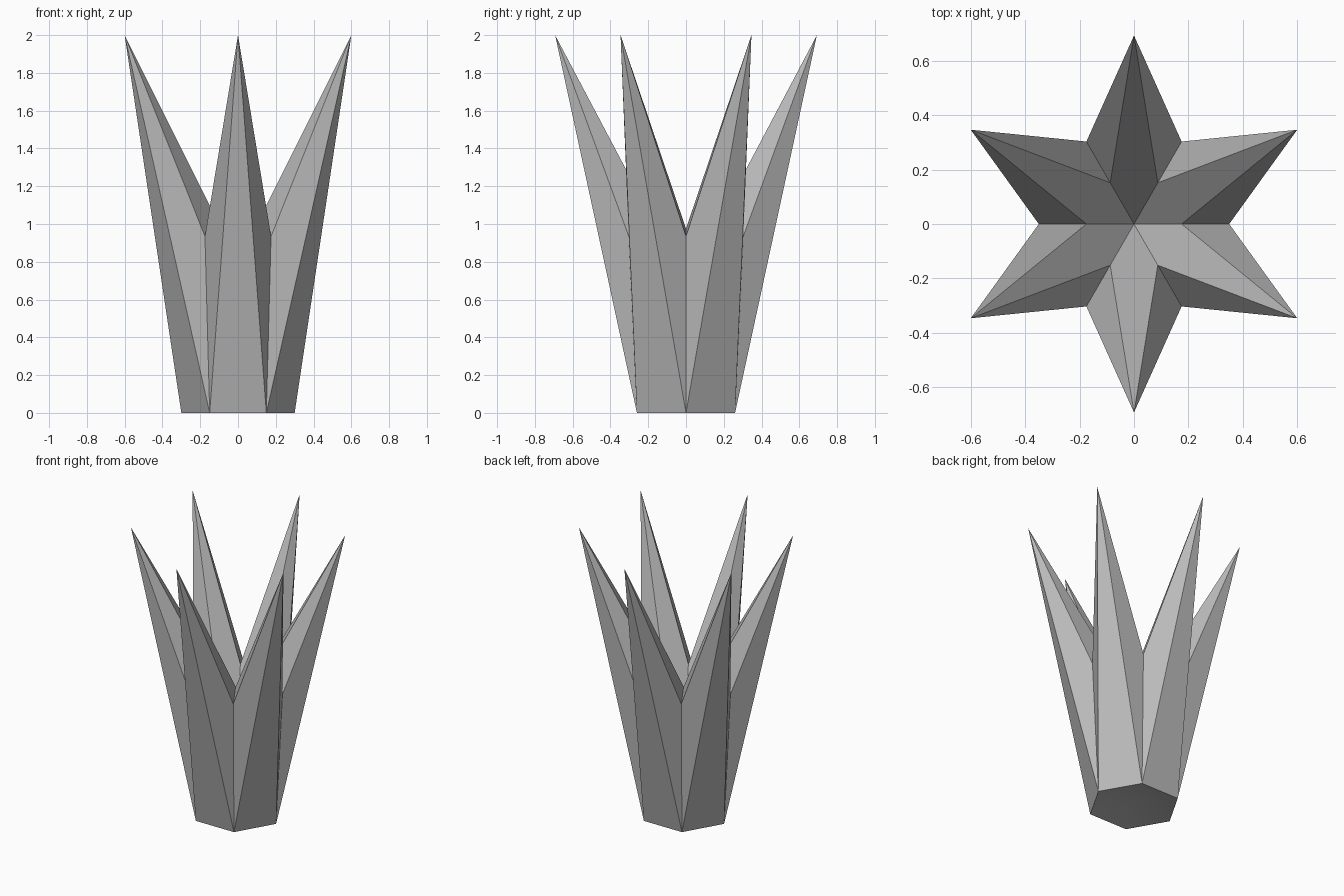
import bpy, bmesh
from math import sin, cos, pi

cube = bpy.data.objects.get("Cube")
if cube:
    bpy.data.objects.remove(cube, do_unlink=True)

grey = bpy.data.materials.new("stone grey")
grey.use_nodes = True
colour = (0.5, 0.5, 0.5, 1)
grey.diffuse_color = colour
grey.node_tree.nodes["Principled BSDF"].inputs["Base Color"].default_value = colour

bm = bmesh.new()


def ring(radius, z, turn=0.0):
    """Six points around the axis, offset by a turn measured in steps."""
    angles = [(i + turn) * pi / 3 for i in range(6)]
    return [bm.verts.new((radius * cos(a), radius * sin(a), z)) for a in angles]


base = ring(0.30, 0)
outer_valley = ring(0.35, 0.935)
inner_valley = ring(0.175, 0.975)
tip = ring(0.693, 2.0, 0.5)
heart = bm.verts.new((0, 0, 0.687))
dimple = bm.verts.new((0, 0, 0.05))

# Each spike: outer wall, two flanks, two notch faces, inner wall and underside
for i in range(6):
    j = (i + 1) % 6
    t = tip[i]
    bm.faces.new((base[i], base[j], t))
    bm.faces.new((base[i], t, outer_valley[i]))
    bm.faces.new((base[j], outer_valley[j], t))
    bm.faces.new((outer_valley[i], t, inner_valley[i]))
    bm.faces.new((outer_valley[j], inner_valley[j], t))
    bm.faces.new((heart, inner_valley[i], t, inner_valley[j]))
    bm.faces.new((dimple, base[j], base[i])).smooth = True

bmesh.ops.recalc_face_normals(bm, faces=bm.faces)
# Keep the rim crisp where the dished underside meets the walls
for edge in bm.edges:
    edge.smooth = dimple in edge.verts

mesh = bpy.data.meshes.new("spiked_crown")
bm.to_mesh(mesh)
bm.free()
mesh.materials.append(grey)
crown = bpy.data.objects.new("spiked_crown", mesh)
bpy.context.collection.objects.link(crown)
